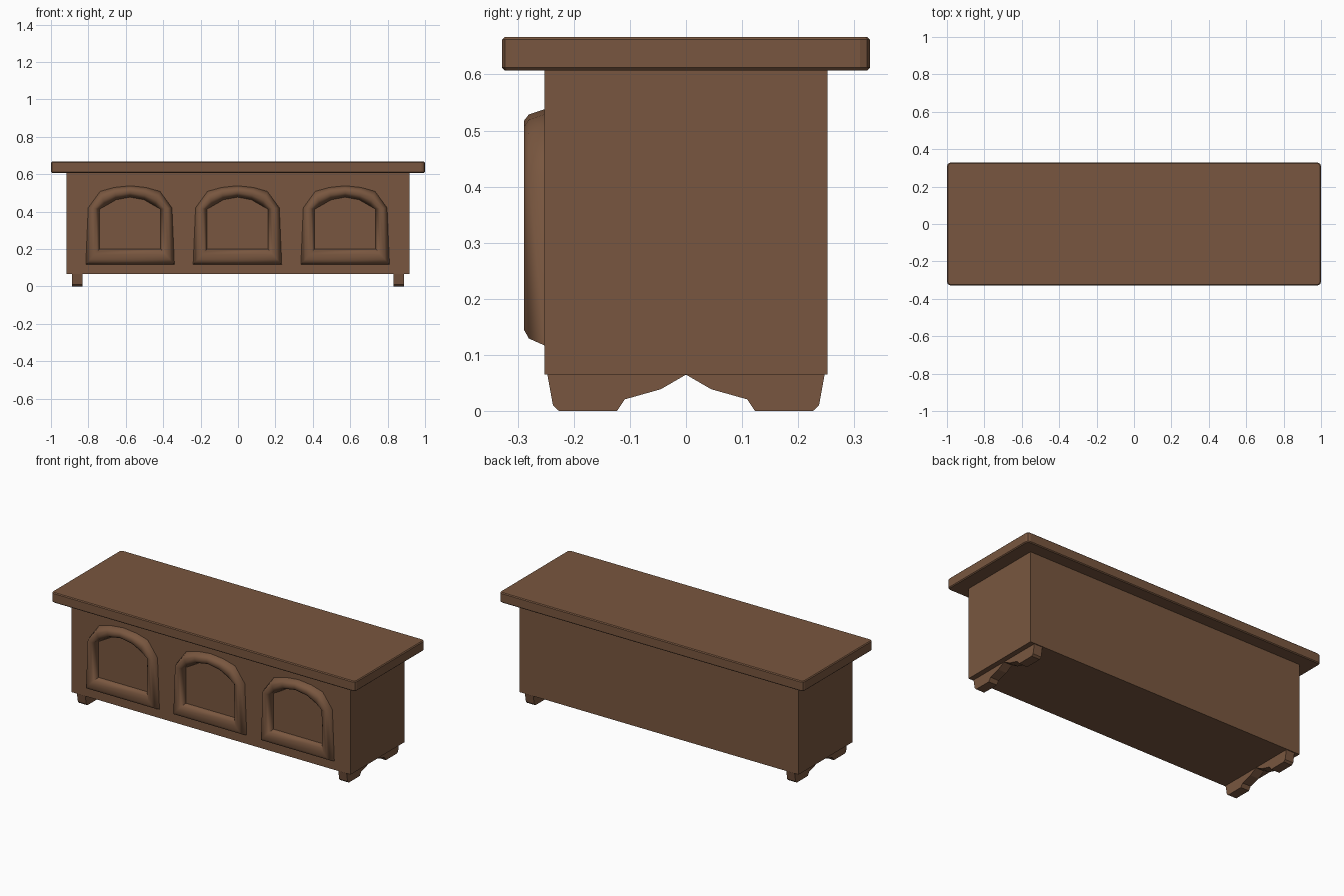
import bpy, bmesh

if "Cube" in bpy.data.objects:
    bpy.data.objects.remove(bpy.data.objects["Cube"])

wood = bpy.data.materials.new("brown_wood")
wood.diffuse_color = (0.19, 0.094, 0.05, 1)
wood.use_nodes = True
wood.node_tree.nodes["Principled BSDF"].inputs["Base Color"].default_value = wood.diffuse_color


def finish(name, bm):
    bmesh.ops.recalc_face_normals(bm, faces=bm.faces)
    mesh = bpy.data.meshes.new(name)
    bm.to_mesh(mesh)
    bm.free()
    mesh.materials.append(wood)
    obj = bpy.data.objects.new(name, mesh)
    bpy.context.collection.objects.link(obj)
    return obj


def box(x, y, z0, z1):
    bm = bmesh.new()
    bmesh.ops.create_cube(bm, size=1)
    for v in bm.verts:
        v.co = (v.co.x * 2 * x, v.co.y * 2 * y, z1 if v.co.z > 0 else z0)
    return bm


# Chest body
finish("body", box(0.917, 0.252, 0.065, 0.607))

# Lid: rounded corners, then a fine chamfer along top and bottom rims
bm = box(1.0, 0.328, 0.607, 0.667)
upright = [e for e in bm.edges if abs(e.verts[0].co.z - e.verts[1].co.z) > 0.01]
bmesh.ops.bevel(bm, geom=upright, offset=0.018, segments=2, profile=0.5, affect='EDGES')
rims = [e for e in bm.edges if abs(e.verts[0].co.z - e.verts[1].co.z) < 1e-4]
bmesh.ops.bevel(bm, geom=rims, offset=0.005, segments=1, affect='EDGES')
finish("lid", bm)

# Bracket feet: half profile in y/z, mirrored and extruded along x
half = [(0.247, 0.065), (0.237, 0.01), (0.226, 0), (0.123, 0), (0.109, 0.021), (0.045, 0.039)]
profile = [(-y, z) for y, z in half] + [(0, 0.065)] + half[::-1]
for side, label in ((-1, "left"), (1, "right")):
    bm = bmesh.new()
    face = bm.faces.new([bm.verts.new((side * 0.832, y, z)) for y, z in profile])
    ext = bmesh.ops.extrude_face_region(bm, geom=[face])
    moved = [g for g in ext["geom"] if isinstance(g, bmesh.types.BMVert)]
    bmesh.ops.translate(bm, verts=moved, vec=(side * 0.055, 0, 0))
    finish(label + "_foot", bm)

# Arched frames: right half of the outer and inner outlines, bottom to apex
outer = [(0.237, 0.117), (0.224, 0.42), (0.16, 0.508), (0.085, 0.529), (0, 0.538)]
inner = [(0.163, 0.2), (0.163, 0.413), (0.132, 0.43), (0.075, 0.463), (0, 0.477)]
# Rounded moulding section: position across the frame, depth out of the body
section = [(0, -0.003), (0, 0), (0.15, 0.028), (0.34, 0.037), (0.64, 0.037),
           (0.84, 0.027), (1, 0), (1, -0.003)]


def mirrored(pts):
    return pts + [(-x, z) for x, z in pts[-2::-1]]


for cx, label in ((-0.577, "left"), (-0.003, "middle"), (0.573, "right")):
    bm = bmesh.new()
    pairs = list(zip(mirrored(outer), mirrored(inner)))
    loops = [[bm.verts.new((cx + o[0] + t * (i[0] - o[0]), -0.252 - d, o[1] + t * (i[1] - o[1])))
              for o, i in pairs] for t, d in section]
    n = len(pairs)
    for k in range(len(loops)):
        a, b = loops[k], loops[(k + 1) % len(loops)]
        for j in range(n):
            m = (j + 1) % n
            bm.faces.new((a[j], a[m], b[m], b[j]))
    frame = finish(label + "_arch_frame", bm)
    bpy.ops.object.select_all(action='DESELECT')
    frame.select_set(True)
    bpy.context.view_layer.objects.active = frame
    bpy.ops.object.shade_smooth_by_angle(angle=1.0)
